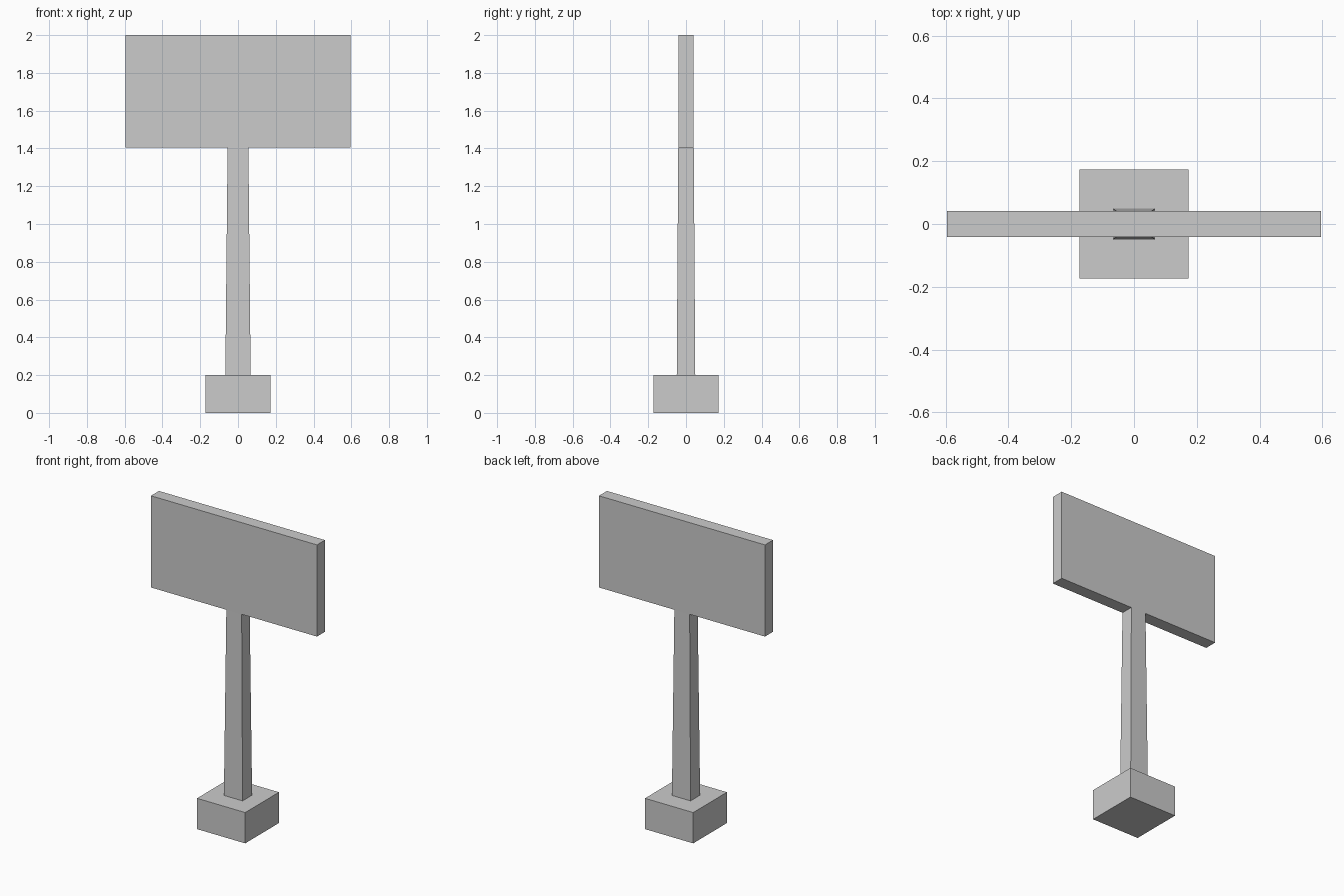
import bpy, bmesh

if "Cube" in bpy.data.objects:
    bpy.data.objects.remove(bpy.data.objects["Cube"])

grey = bpy.data.materials.new("light_grey")
grey.diffuse_color = (0.6, 0.6, 0.6, 1)
grey.use_nodes = True
grey.node_tree.nodes["Principled BSDF"].inputs["Base Color"].default_value = grey.diffuse_color


def tapered_box(name, z0, z1, bottom, top):
    """Box from z0 to z1; bottom and top are (half x, half y)."""
    bm = bmesh.new()
    bmesh.ops.create_cube(bm, size=2)
    for v in bm.verts:
        hx, hy = top if v.co.z > 0 else bottom
        v.co = (v.co.x * hx, v.co.y * hy, z1 if v.co.z > 0 else z0)
    mesh = bpy.data.meshes.new(name)
    bm.to_mesh(mesh)
    bm.free()
    mesh.materials.append(grey)
    obj = bpy.data.objects.new(name, mesh)
    bpy.context.collection.objects.link(obj)
    return obj


# Square foundation block
tapered_box("base", 0, 0.2, (0.173, 0.173), (0.173, 0.173))
# Slightly tapering post, flush with the board at its top
tapered_box("post", 0.2, 1.405, (0.067, 0.049), (0.055, 0.041))
# Flat sign board
tapered_box("sign_board", 1.405, 2.0, (0.596, 0.041), (0.596, 0.041))
